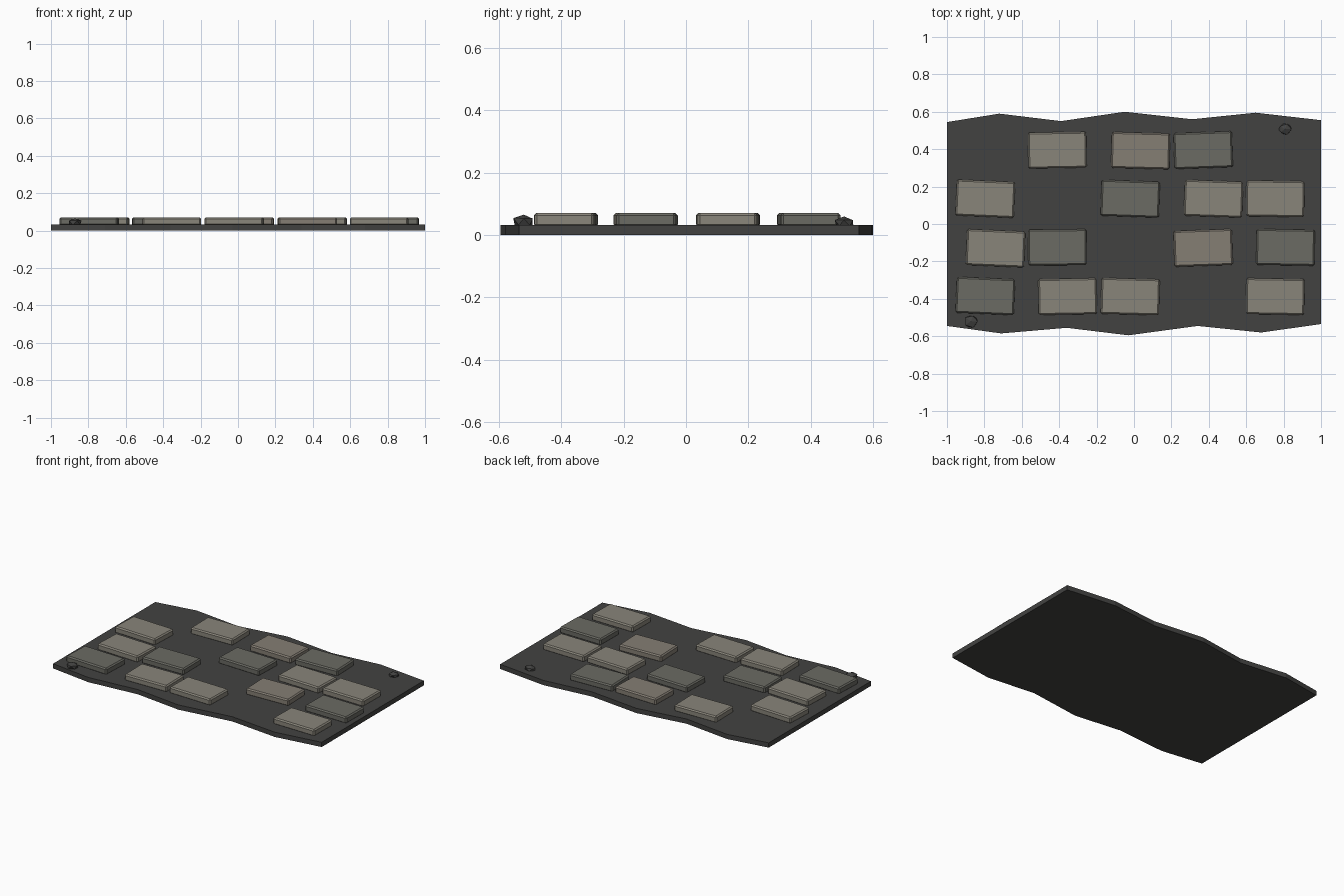
import bpy, bmesh, random
from math import radians
from mathutils import Matrix

if "Cube" in bpy.data.objects:
    bpy.data.objects.remove(bpy.data.objects["Cube"])

random.seed(4)


def material(name, rgb):
    m = bpy.data.materials.new(name)
    m.diffuse_color = (*rgb, 1)
    m.use_nodes = True
    m.node_tree.nodes["Principled BSDF"].inputs["Base Color"].default_value = m.diffuse_color
    return m


MATS = {
    "ground": material("ground", (0.055, 0.055, 0.053)),
    "light": material("light_stone", (0.25, 0.235, 0.195)),
    "warm": material("warm_stone", (0.235, 0.21, 0.175)),
    "dark": material("dark_stone", (0.145, 0.145, 0.125)),
}


def finish(name, bm, mat):
    bmesh.ops.recalc_face_normals(bm, faces=bm.faces)
    me = bpy.data.meshes.new(name)
    bm.to_mesh(me)
    bm.free()
    ob = bpy.data.objects.new(name, me)
    bpy.context.collection.objects.link(ob)
    me.materials.append(MATS[mat])
    return ob


# Ground slab with wavy long edges
BASE_H = 0.032
front = [(-1, -.545), (-.71, -.585), (-.36, -.555), (-.03, -.595),
         (.34, -.545), (.68, -.58), (1, -.535)]
back = [(1, .555), (.65, .595), (.31, .56), (-.05, .60),
        (-.39, .55), (-.72, .59), (-1, .545)]
bm = bmesh.new()
face = bm.faces.new([bm.verts.new((x, y, 0)) for x, y in front + back])
ext = bmesh.ops.extrude_face_region(bm, geom=[face])
top = [v for v in ext["geom"] if isinstance(v, bmesh.types.BMVert)]
bmesh.ops.translate(bm, verts=top, vec=(0, 0, BASE_H))
finish("ground_slab", bm, "ground")


# Paving stones: chamfered blocks, slightly turned (x, y, degrees, shade)
def paver(i, x, y, deg, shade):
    bm = bmesh.new()
    bmesh.ops.create_cube(bm, size=1)
    bmesh.ops.scale(bm, vec=(.312, .192, .045), verts=bm.verts)
    bmesh.ops.bevel(bm, geom=bm.edges[:], offset=.008, segments=1, affect='EDGES')
    ob = finish(f"paving_stone_{i:02d}", bm, shade)
    ob.location = (x, y, .0485)
    ob.rotation_euler.z = radians(deg)


pavers = [
    (-.41, .395, 1, "light"), (.035, .392, -1.5, "warm"), (.37, .395, 2, "dark"),
    (-.795, .135, -2.5, "light"), (-.02, .135, -2, "dark"),
    (.425, .135, -2, "light"), (.755, .135, -1, "light"),
    (-.74, -.13, -2.5, "light"), (-.41, -.125, .5, "dark"),
    (.37, -.128, 2, "warm"), (.81, -.125, -1, "dark"),
    (-.795, -.385, -2.5, "dark"), (-.355, -.388, 1, "light"),
    (-.02, -.388, -1.5, "light"), (.755, -.388, -1, "light"),
]
for i, p in enumerate(pavers, 1):
    paver(i, *p)


# Loose pebbles: squashed, roughened icospheres
def pebble(i, x, y, z, r, h):
    bm = bmesh.new()
    bmesh.ops.create_icosphere(bm, subdivisions=1, radius=1)
    for v in bm.verts:
        v.co *= random.uniform(.85, 1.1)
    bmesh.ops.transform(bm, matrix=Matrix.Diagonal((r, r * .9, h, 1)), verts=bm.verts)
    ob = finish(f"pebble_{i}", bm, "ground")
    ob.location = (x, y, z)


pebble(1, -.872, -.52, .042, .041, .025)
pebble(2, .808, .507, .038, .037, .02)
